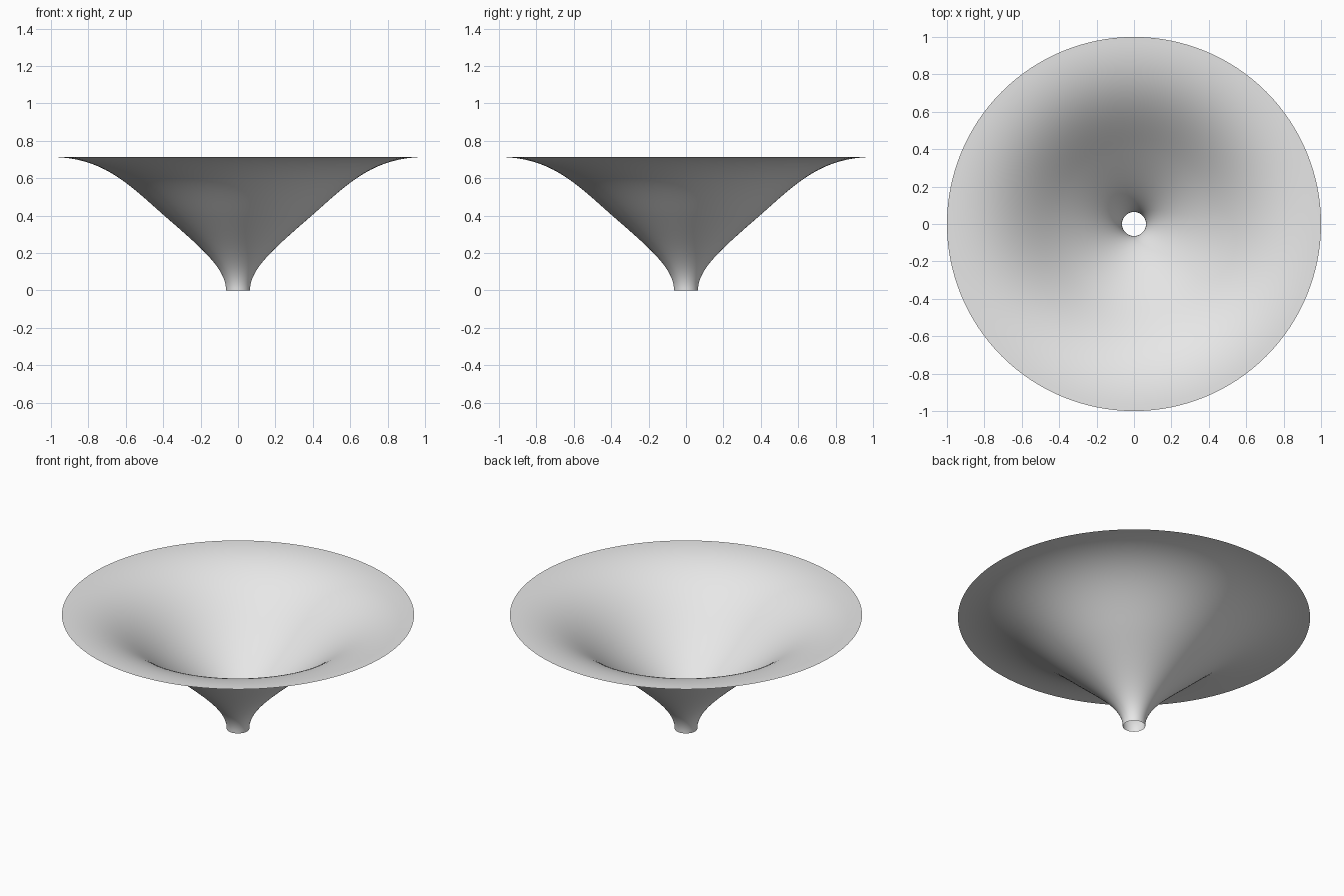
import bpy
import bmesh
import math
from mathutils import Vector
from mathutils.geometry import interpolate_bezier

SEGMENTS = 128
STEPS = 25

if "Cube" in bpy.data.objects:
    bpy.data.objects.remove(bpy.data.objects["Cube"], do_unlink=True)

# Plain light grey
grey = bpy.data.materials.new("light_grey")
grey.use_nodes = True
color = (0.8, 0.8, 0.8, 1.0)
grey.diffuse_color = color
grey.node_tree.nodes["Principled BSDF"].inputs["Base Color"].default_value = color


def curve(*points):
    """Sample one Bezier span given as (radius, height) control points."""
    return interpolate_bezier(*[Vector((r, 0, z)) for r, z in points], STEPS)


# Profile: narrow neck flaring outward, then levelling off at the rim
neck = curve((0.064, 0), (0.064, 0.12), (0.2, 0.23), (0.4, 0.405))
rim = curve((0.4, 0.405), (0.58, 0.563), (0.72, 0.713), (1, 0.713))
profile = neck + rim[1:]

# Open funnel: a single thin sheet spun around the vertical axis
bm = bmesh.new()
verts = [bm.verts.new(p) for p in profile]
edges = [bm.edges.new(pair) for pair in zip(verts, verts[1:])]
bmesh.ops.spin(bm, geom=verts + edges, cent=(0, 0, 0), axis=(0, 0, 1),
               angle=math.tau, steps=SEGMENTS, use_merge=True)
bmesh.ops.remove_doubles(bm, verts=bm.verts, dist=0.0001)
bmesh.ops.recalc_face_normals(bm, faces=bm.faces)

# Face the sheet's normals up and inward
if sum(f.normal.z for f in bm.faces) < 0:
    bmesh.ops.reverse_faces(bm, faces=bm.faces)
for face in bm.faces:
    face.smooth = True

mesh = bpy.data.meshes.new("funnel")
bm.to_mesh(mesh)
bm.free()
mesh.materials.append(grey)
funnel = bpy.data.objects.new("funnel", mesh)
bpy.context.collection.objects.link(funnel)
